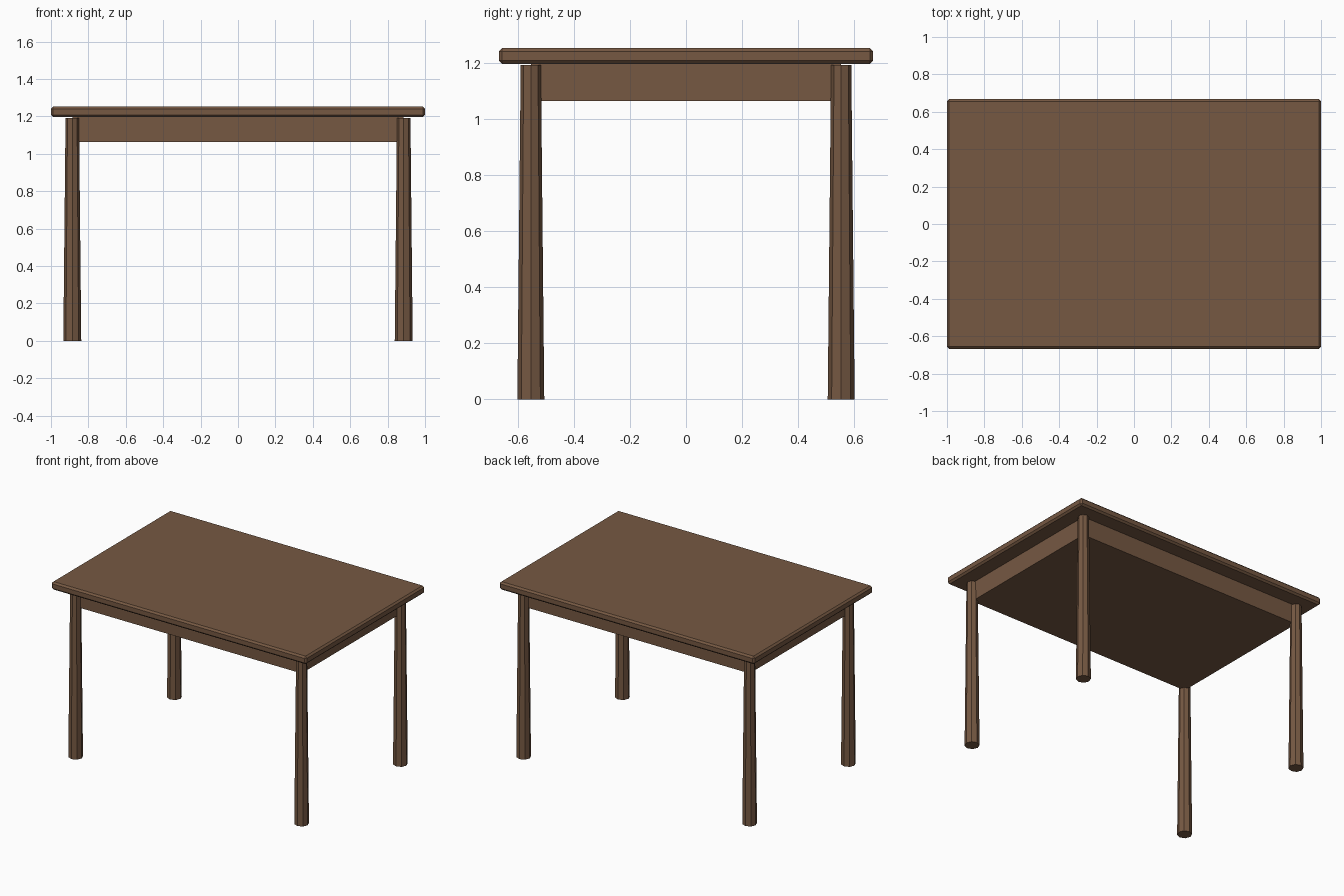
import bpy

if "Cube" in bpy.data.objects:
    bpy.data.objects.remove(bpy.data.objects["Cube"], do_unlink=True)

# Single brown wood colour
wood = bpy.data.materials.new("brown_wood")
wood.use_nodes = True
colour = (0.18, 0.098, 0.055, 1)
wood.diffuse_color = colour
wood.node_tree.nodes["Principled BSDF"].inputs["Base Color"].default_value = colour

LEG_X, LEG_Y = 0.886, 0.553
BOARD_BOTTOM, BOARD_TOP = 1.196, 1.252
APRON_BOTTOM = 1.063
LEG_TOP = 1.192


def finish(name):
    obj = bpy.context.object
    obj.name = name
    obj.data.name = name
    obj.data.materials.append(wood)
    return obj


def box(name, half_x, half_y, low, high):
    bpy.ops.mesh.primitive_cube_add(size=2, location=(0, 0, (low + high) / 2))
    obj = finish(name)
    obj.scale = (half_x, half_y, (high - low) / 2)
    bpy.ops.object.transform_apply(location=False, rotation=False, scale=True)
    return obj


# Tabletop with chamfered edges
top = box("tabletop", 1.0, 0.667, BOARD_BOTTOM, BOARD_TOP)
chamfer = top.modifiers.new("chamfer", "BEVEL")
chamfer.width = 0.012
chamfer.segments = 1

# Solid apron block under the top
box("apron", LEG_X, LEG_Y, APRON_BOTTOM, BOARD_BOTTOM)

# Eight-sided legs, wider at the foot
for depth, sy in (("front", -1), ("back", 1)):
    for side, sx in (("right", -1), ("left", 1)):
        bpy.ops.mesh.primitive_cone_add(
            vertices=8, radius1=0.048, radius2=0.036, depth=LEG_TOP,
            location=(sx * LEG_X, sy * LEG_Y, LEG_TOP / 2))
        finish(f"{depth}_{side}_leg")
